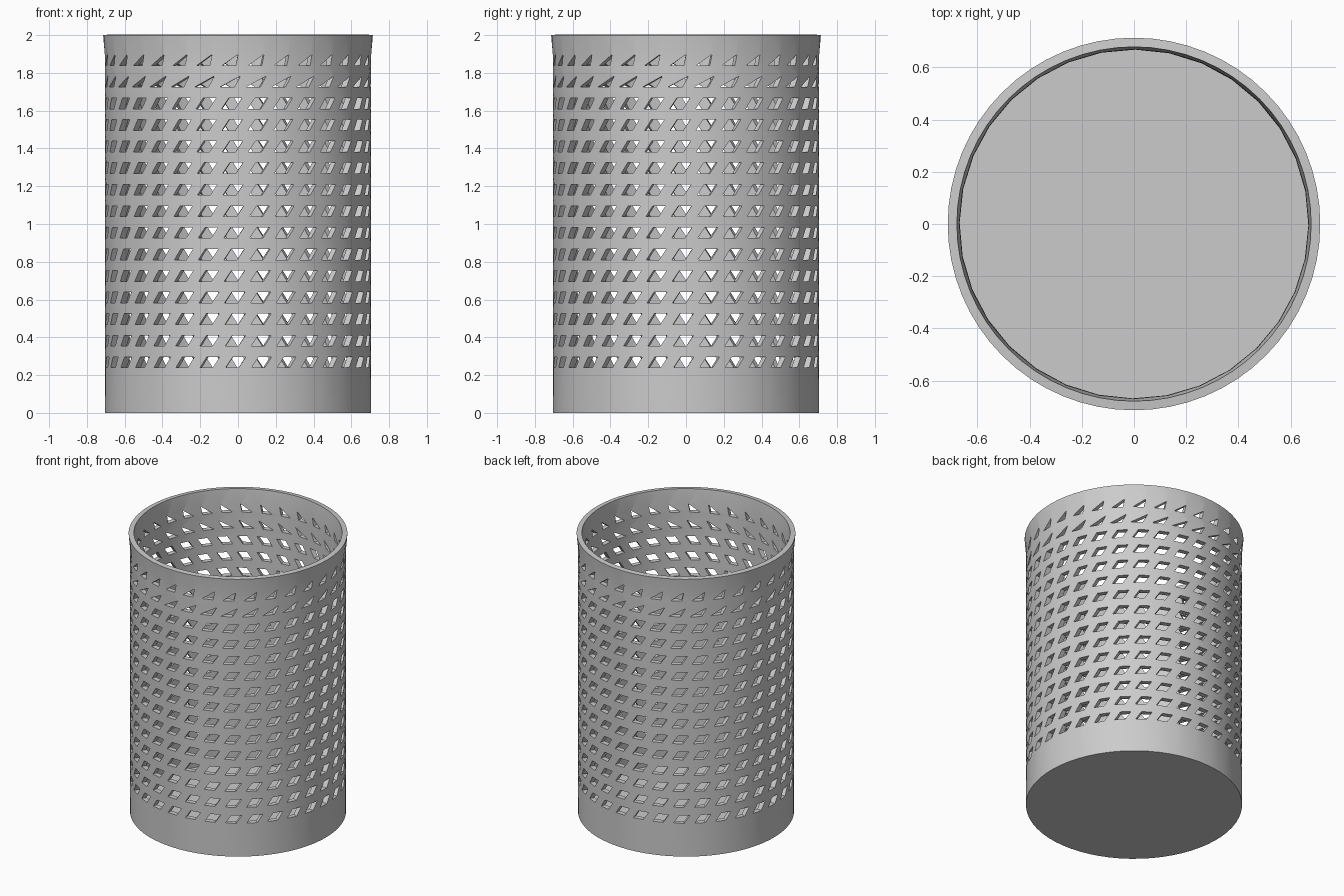
import bpy, bmesh
from math import sin, cos, pi, radians

if "Cube" in bpy.data.objects:
    bpy.data.objects.remove(bpy.data.objects["Cube"])

COLS, ROWS = 32, 15
R, WALL = 0.705, 0.035
Z0, STEP, HOLE_H = 0.268, 0.1142, 0.057
WIDTH, LEAN = 0.07, 0.038

bm = bmesh.new()


def ring(z, left, right, r=R):
    """Ring of vertices at the left and right edge of every hole column."""
    verts = []
    for c in range(COLS):
        for x in (left, right):
            a = -pi / 2 + c * 2 * pi / COLS + x / R
            verts.append(bm.verts.new((r * cos(a), r * sin(a), z)))
    return verts


def band(low, high, holes):
    """Wall strip between two rings, optionally leaving the holes open."""
    n = len(low)
    for i in range(n):
        if holes and i % 2 == 0:
            continue
        j = (i + 1) % n
        bm.faces.new((low[i], low[j], high[j], high[i]))


# Solid base and floor
last = ring(0, -0.05, 0.019)
bm.faces.new(last[::-1])

# Rows of leaning holes; the two top rows narrow to triangles
for k in range(ROWS):
    z = Z0 + k * STEP
    mid = -0.012 - 0.024 * k / (ROWS - 1)
    bl, br = mid - (WIDTH + LEAN) / 2, mid + (WIDTH - LEAN) / 2
    tl, tr = bl + LEAN, br + LEAN
    if k == ROWS - 2:
        bl, br, tl, tr = -0.098, -0.02, 0.008, 0.012
    elif k == ROWS - 1:
        bl, br, tl, tr = -0.085, -0.012, -0.004, 0.0
    low = ring(z - HOLE_H / 2, bl, br)
    high = ring(z + HOLE_H / 2, tl, tr)
    band(last, low, False)
    band(low, high, True)
    last = high

# Slightly flared rim
rim = ring(2.0, -0.07, 0.0, 0.714)
band(last, rim, False)

mesh = bpy.data.meshes.new("woven_basket")
bm.to_mesh(mesh)
bm.free()
basket = bpy.data.objects.new("woven_basket", mesh)
bpy.context.collection.objects.link(basket)

# Wall thickness grows inward
solid = basket.modifiers.new("wall_thickness", 'SOLIDIFY')
solid.thickness = WALL
solid.offset = -1
bpy.context.view_layer.objects.active = basket
basket.select_set(True)
bpy.ops.object.modifier_apply(modifier=solid.name)
bpy.ops.object.shade_smooth_by_angle(angle=radians(30))
